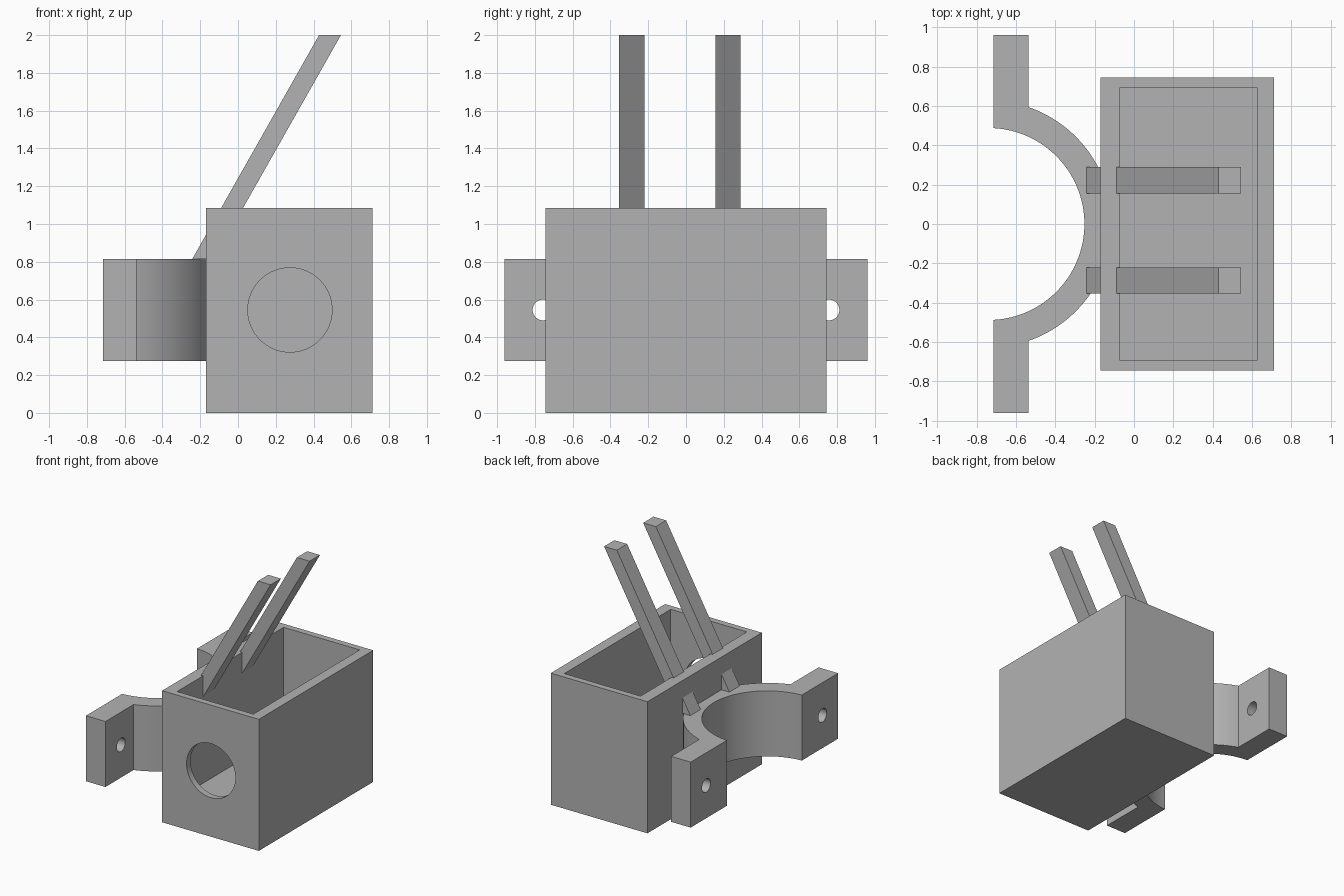
import bpy
import bmesh
from math import cos, sin, acos, pi
from mathutils import Vector

default = bpy.data.objects.get("Cube")
if default:
    bpy.data.objects.remove(default, do_unlink=True)

GREY = (0.45, 0.45, 0.45, 1.0)
grey = bpy.data.materials.new("plain_grey")
grey.use_nodes = True
grey.diffuse_color = GREY
grey.node_tree.nodes["Principled BSDF"].inputs["Base Color"].default_value = GREY


def prism(name, outline, offset):
    """Extrude a closed outline of 3D points along an offset vector."""
    bm = bmesh.new()
    base = bm.faces.new([bm.verts.new(p) for p in outline])
    ext = bmesh.ops.extrude_face_region(bm, geom=[base], use_keep_orig=True)
    moved = [g for g in ext["geom"] if isinstance(g, bmesh.types.BMVert)]
    bmesh.ops.translate(bm, verts=moved, vec=Vector(offset))
    bmesh.ops.recalc_face_normals(bm, faces=bm.faces)
    mesh = bpy.data.meshes.new(name)
    bm.to_mesh(mesh)
    bm.free()
    mesh.materials.append(grey)
    obj = bpy.data.objects.new(name, mesh)
    bpy.context.collection.objects.link(obj)
    return obj


def block(name, x0, x1, y0, y1, z0, z1):
    corners = [(x0, y0, z0), (x1, y0, z0), (x1, y1, z0), (x0, y1, z0)]
    return prism(name, corners, (0, 0, z1 - z0))


def cut(target, cutter):
    """Subtract the cutter from the target, then discard the cutter."""
    cutter.hide_render = True
    mod = target.modifiers.new("cut", "BOOLEAN")
    mod.operation = "DIFFERENCE"
    mod.solver = "EXACT"
    mod.object = cutter
    bpy.context.view_layer.objects.active = target
    bpy.ops.object.modifier_apply(modifier=mod.name)
    bpy.data.objects.remove(cutter, do_unlink=True)


def smooth(obj):
    bpy.ops.object.select_all(action="DESELECT")
    obj.select_set(True)
    bpy.context.view_layer.objects.active = obj
    bpy.ops.object.shade_smooth_by_angle(angle=pi / 6)


def ring(n):
    return [(cos(2 * pi * i / n), sin(2 * pi * i / n)) for i in range(n)]


MID_Z = 0.545

# Open box with a round port in its front wall
box = block("open_box", -0.17, 0.712, -0.745, 0.745, 0, 1.085)
cut(box, block("cavity", -0.07, 0.625, -0.693, 0.693, 0.2, 1.3))
port = [(0.275 + 0.223 * c, -0.9, MID_Z + 0.223 * s) for c, s in ring(96)]
cut(box, prism("port_cutter", port, (0, 0.5, 0)))
smooth(box)

# Half-ring clamp with a straight flange at each end
CX, R_IN, R_OUT = -0.74, 0.488, 0.628
X0, X1, Y_END = -0.715, -0.537, 0.96
Z0, Z1 = 0.275, 0.815


def arc(radius, x_end, steps=64):
    a = acos((x_end - CX) / radius)
    angles = [-a + 2 * a * i / steps for i in range(steps + 1)]
    return [(CX + radius * cos(t), radius * sin(t), Z0) for t in angles]


outline = arc(R_OUT, X1) + [(X1, Y_END, Z0), (X0, Y_END, Z0)]
outline += arc(R_IN, X0)[::-1] + [(X0, -Y_END, Z0), (X1, -Y_END, Z0)]
clamp = prism("clamp", outline, (0, 0, Z1 - Z0))

# Bolt holes through the flanges
for side in (-1, 1):
    hole = [(-0.8, side * 0.757 + 0.055 * c, MID_Z + 0.055 * s) for c, s in ring(48)]
    cut(clamp, prism("bolt_cutter", hole, (0.4, 0, 0)))
smooth(clamp)

# Slanted bars rising from the clamp through the box wall
for name, y in (("front_bar", -0.354), ("back_bar", 0.155)):
    bar = [(-0.242, y, Z1), (-0.126, y, Z1), (0.545, y, 2), (0.429, y, 2)]
    prism(name, bar, (0, 0.134, 0))
